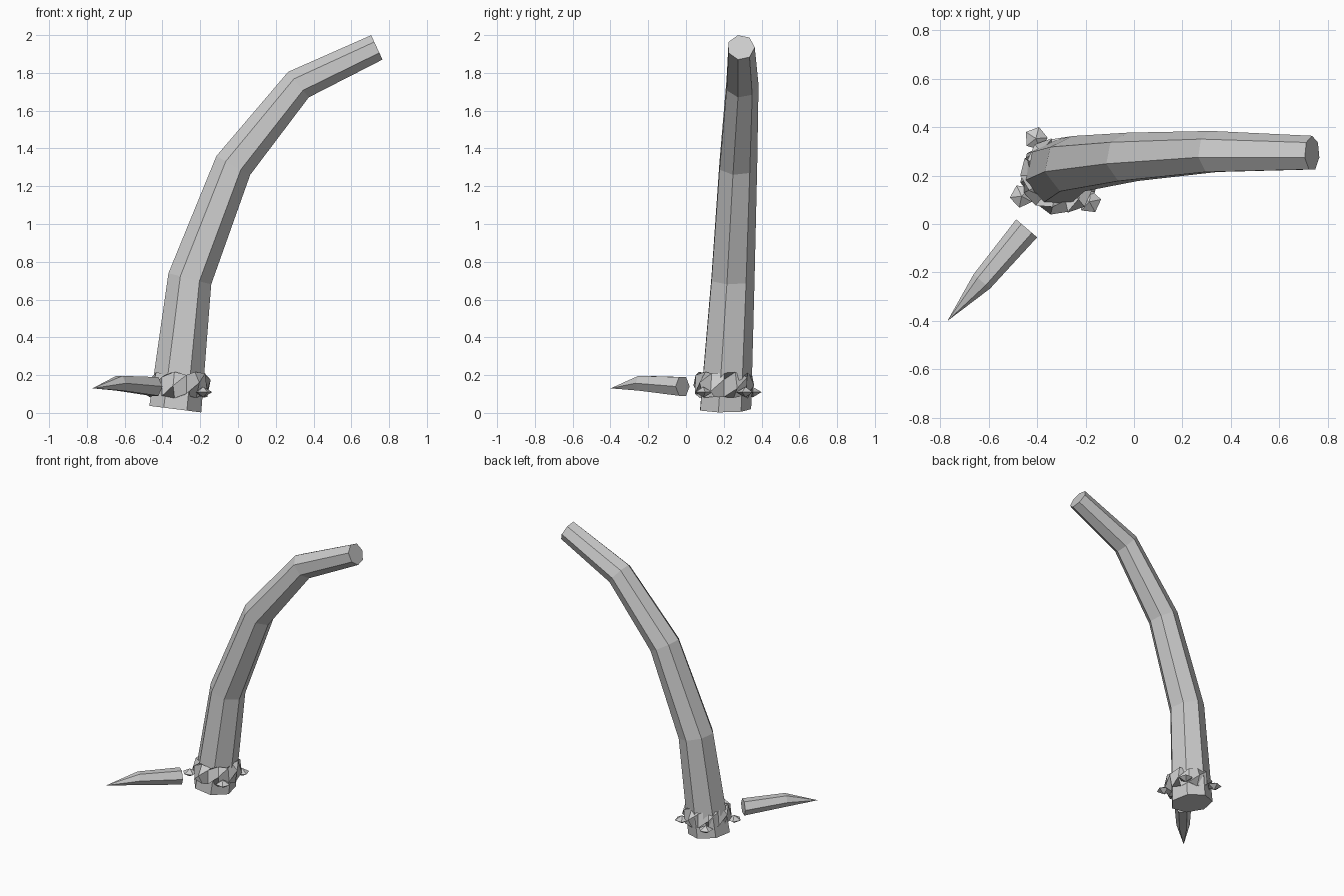
import bpy, bmesh, math
from mathutils import Vector

if "Cube" in bpy.data.objects:
    bpy.data.objects.remove(bpy.data.objects["Cube"])

grey = bpy.data.materials.new("light grey")
grey.diffuse_color = (0.6, 0.6, 0.6, 1)
grey.use_nodes = True
grey.node_tree.nodes["Principled BSDF"].inputs["Base Color"].default_value = grey.diffuse_color


def make(name, rings, closed=False):
    """Skin a list of vertex rings; a ring of one point makes a tip."""
    bm = bmesh.new()
    loops = [[bm.verts.new(p) for p in r] for r in rings]
    pairs = list(zip(loops, loops[1:]))
    if closed:
        pairs.append((loops[-1], loops[0]))
    for a, b in pairs:
        n = max(len(a), len(b))
        for i in range(n):
            j = (i + 1) % n
            if len(a) == 1:
                bm.faces.new((a[0], b[j], b[i]))
            elif len(b) == 1:
                bm.faces.new((a[i], a[j], b[0]))
            else:
                bm.faces.new((a[i], a[j], b[j], b[i]))
    if not closed:
        for end in (loops[0], loops[-1]):
            if len(end) > 2:
                bm.faces.new(end)
    bmesh.ops.recalc_face_normals(bm, faces=bm.faces)
    me = bpy.data.meshes.new(name)
    bm.to_mesh(me)
    bm.free()
    me.materials.append(grey)
    ob = bpy.data.objects.new(name, me)
    bpy.context.collection.objects.link(ob)
    return ob


def ring(c, u, v, r, n, start=0.0):
    return [Vector(c) + r * (math.cos(a) * Vector(u) + math.sin(a) * Vector(v))
            for a in (math.radians(start) + i * math.tau / n for i in range(n))]


# curved tapering stem: centre, radius, tilt in degrees
stem = [((-0.332, 0.203, 0.020), 0.142, 7.2),
        ((-0.255, 0.243, 0.710), 0.120, 14.6),
        ((-0.025, 0.272, 1.310), 0.105, 29),
        ((0.320, 0.295, 1.738), 0.089, 51),
        ((0.735, 0.291, 1.935), 0.073, 65)]
rings = []
for c, r, t in stem:
    t = math.radians(t)
    rings.append(ring(c, (math.cos(t), 0, -math.sin(t)), (0, 1, 0), r, 7, 90))
make("curved_stem", rings)

# detached six-sided spike lying beside the base
d = Vector((-0.33, -0.385, 0)).normalized()
side = Vector((-d.y, d.x, 0))
make("side_spike", [ring((-0.443, -0.018, 0.140), side, (0, 0, 1), 0.057, 6),
                    ring((-0.628, -0.237, 0.157), side, (0, 0, 1), 0.045, 6),
                    [Vector((-0.77, -0.40, 0.13))]])

# jagged twisted collar round the base
rings = []
n = 14
for i in range(n):
    a = i * math.tau / n
    out = Vector((math.cos(a), math.sin(a), 0))
    c = Vector((-0.307, 0.2, 0.148)) + out * 0.131
    sec = []
    for k in range(4):
        b = k * math.pi / 2 + i * math.pi / 4 * 8 / 7 + 0.4
        sec.append(c + out * (0.034 * math.cos(b)) + Vector((0, 0, 0.07 * math.sin(b))))
    rings.append(sec)
make("twisted_collar", rings, closed=True)

# flat five-sided studs round the collar
for i, (x, y) in enumerate([(-0.405, 0.353), (-0.464, 0.115), (-0.184, 0.092), (-0.188, 0.315)]):
    c = Vector((x, y, 0.11))
    make(f"stud_{i + 1}", [[c - Vector((0, 0, 0.028))],
                           ring(c, (1, 0, 0), (0, 1, 0), 0.049, 5, 75 + 40 * i),
                           [c + Vector((0, 0, 0.028))]])
